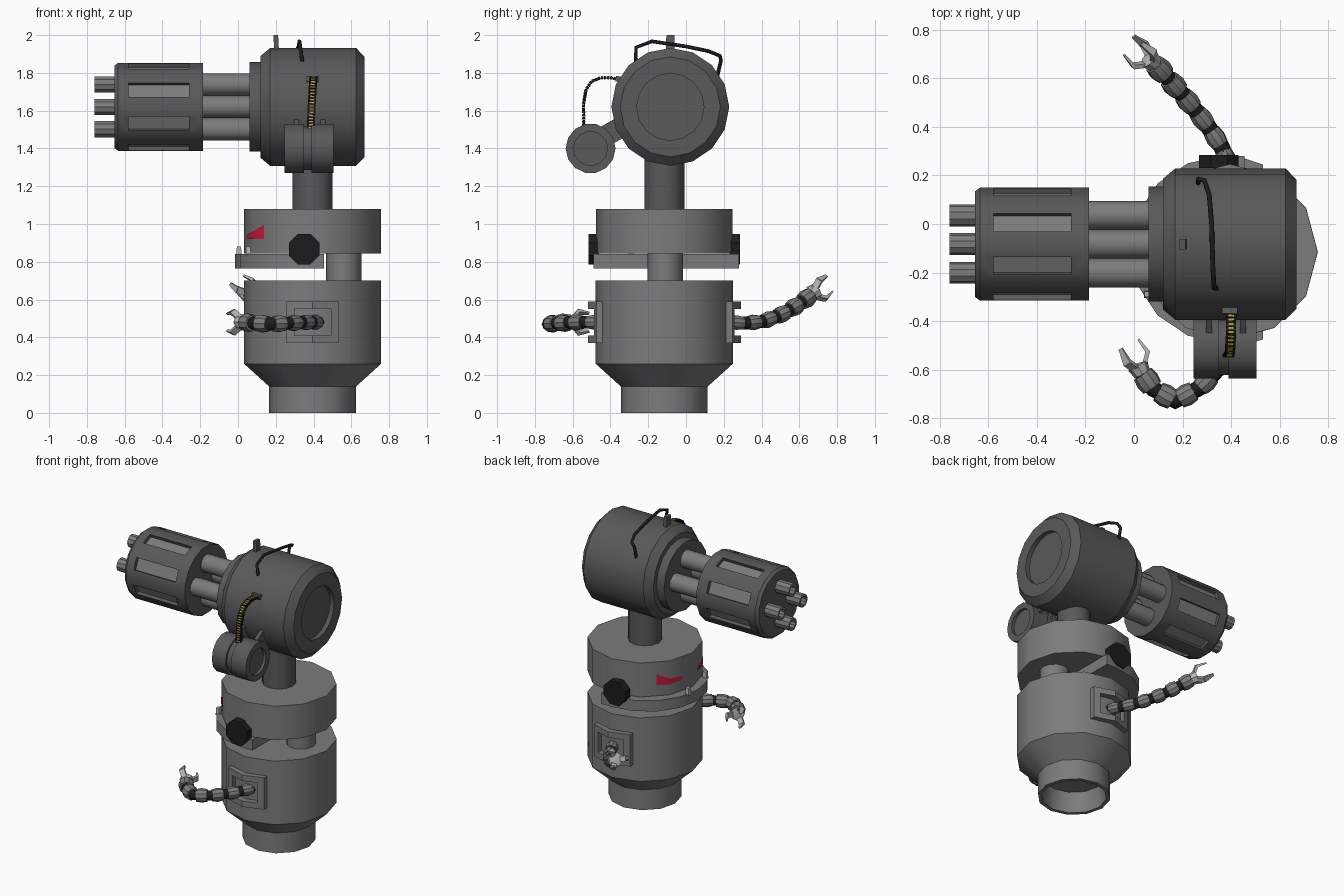
import bpy, bmesh
from math import sin, cos, pi, radians
from mathutils import Vector as V

if "Cube" in bpy.data.objects:
    bpy.data.objects.remove(bpy.data.objects["Cube"])

def mat(name, c):
    m = bpy.data.materials.new(name)
    m.diffuse_color = (*c, 1)
    m.use_nodes = True
    m.node_tree.nodes["Principled BSDF"].inputs["Base Color"].default_value = m.diffuse_color
    return m

DARK = mat("dark_grey", (.1, .1, .1))
BLACK = mat("black", (.012, .012, .012))
MID = mat("mid_grey", (.2, .2, .2))
LIGHT = mat("light_grey", (.45, .45, .45))
RED = mat("red", (.6, .01, .05))
YELLOW = mat("yellow", (.5, .4, .05))
CX, CY = .395, -.115          # body axis
GY, GZ = -.083, 1.62          # gun axis

def finish(name, bm, m=None):
    bmesh.ops.remove_doubles(bm, verts=bm.verts, dist=1e-5)
    bmesh.ops.recalc_face_normals(bm, faces=bm.faces)
    me = bpy.data.meshes.new(name)
    bm.to_mesh(me)
    bm.free()
    ob = bpy.data.objects.new(name, me)
    bpy.context.collection.objects.link(ob)
    if m:
        me.materials.append(m)
    return ob

def lathe(name, prof, n, c, axis=V((0, 0, 1)), phase=0, m=None):
    """Revolve (radius, height) pairs about an axis through c."""
    bm = bmesh.new()
    axis = V(axis).normalized()
    u = V((0, 1, 0)) if abs(axis.y) < .9 else V((1, 0, 0))
    u = (u - axis * u.dot(axis)).normalized()
    w = axis.cross(u)
    rings = [[bm.verts.new(V(c) + axis * h + (u * cos(2*pi*i/n + phase) + w * sin(2*pi*i/n + phase)) * r)
              for i in range(n)] if r > 0 else [bm.verts.new(V(c) + axis * h)] * n for r, h in prof]
    for a, b in zip(rings, rings[1:]):
        for i in range(n):
            j = (i + 1) % n
            bm.faces.new(list(dict.fromkeys([a[i], a[j], b[j], b[i]])))
    return finish(name, bm, m)

def cyl(name, r, h0, h1, n, c, axis=(0, 0, 1), phase=0, m=None):
    return lathe(name, [(0, h0), (r, h0), (r, h1), (0, h1)], n, c, axis, phase, m)

def prism(bm, pts, z0, z1):
    lo, hi = ([bm.verts.new((x, y, z)) for x, y in pts] for z in (z0, z1))
    bm.faces.new(lo)
    bm.faces.new(hi)
    for i in range(len(pts)):
        j = (i + 1) % len(pts)
        bm.faces.new([lo[i], lo[j], hi[j], hi[i]])

def bar(bm, a, b, w, t, side, taper=1):
    """Flat bar from a to b, w wide along side, t thick."""
    a, b = V(a), V(b)
    d = (b - a).normalized()
    s = (V(side) - d * d.dot(V(side))).normalized()
    k = d.cross(s)
    q = [[bm.verts.new(p + s * w/2*f*i + k * t/2*f*j) for i, j in ((-1, -1), (1, -1), (1, 1), (-1, 1))]
         for p, f in ((a, 1), (b, taper))]
    bm.faces.new(q[0])
    bm.faces.new(q[1])
    for i in range(4):
        j = (i + 1) % 4
        bm.faces.new([q[0][i], q[0][j], q[1][j], q[1][i]])

def tube(name, pts, r, m):
    cu = bpy.data.curves.new(name, 'CURVE')
    cu.dimensions, cu.bevel_depth, cu.bevel_resolution, cu.use_fill_caps = '3D', r, 2, True
    s = cu.splines.new('POLY')
    s.points.add(len(pts) - 1)
    for p, co in zip(s.points, pts):
        p.co = (*co, 1)
    cu.materials.append(m)
    bpy.context.collection.objects.link(bpy.data.objects.new(name, cu))

def along(pts, t):
    """Point at arc-length fraction t of a polyline."""
    pts = [V(p) for p in pts]
    left = t * sum((b - a).length for a, b in zip(pts, pts[1:]))
    for a, b in zip(pts, pts[1:]):
        L = (b - a).length
        if left <= L + 1e-6:
            return a.lerp(b, left / L)
        left -= L
    return pts[-1]

# torso with hollow foot, necks and head disc
lathe("torso", [(0, .14), (.19, .14), (.205, 0), (.23, 0), (.23, .14), (.363, .26), (.363, .70), (0, .70)],
      12, (CX, CY, 0), m=MID)
cyl("lower_neck", .093, .68, .86, 12, (.56, -.11, 0), m=MID)
cyl("head_disc", .362, .845, 1.08, 12, (CX, CY, 0), m=MID)
cyl("upper_neck", .106, 1.07, 1.36, 12, (CX, CY, 0), m=DARK)

# jaw plate with teeth
bm = bmesh.new()
arc = [(.37 + .385*cos(a), CY + .01 + .385*sin(a)) for a in (pi/2 + pi*i/8 for i in range(9))]
prism(bm, [(.455, arc[0][1])] + arc + [(.455, arc[-1][1])], .765, .84)
finish("jaw", bm, MID)
bm = bmesh.new()
for x, y in ((.005, -.03), (.055, -.29)):
    bar(bm, (x, y, .83), (x, y, .88), .028, .028, (1, 0, 0), .8)
finish("teeth", bm, LIGHT)

# jaw hinges, eyes and arm sockets on both sides
for s, side in ((-1, "right"), (1, "left")):
    cyl("hinge_" + side, .088, .345, .40, 8, (.35, CY, .867), (0, s, 0), pi/8, BLACK)
    bm = bmesh.new()
    cols = [(-.344, .083, .92, .945), (-.318, .183, .92, .96), (-.258, .243, .92, .995)]
    vs = [[bm.verts.new((CX + x, CY + s*y, z)) for z in (a, b)] for x, y, a, b in cols]
    for p, q in zip(vs, vs[1:]):
        bm.faces.new([p[0], q[0], q[1], p[1]])
    finish("eye_" + side, bm, RED)
    bm = bmesh.new()
    vee = [(-.137, .31), (-.137, .36), (0, .405), (.137, .36), (.137, .31)]
    for z0 in (.37, .55):
        prism(bm, [(CX + x, CY + s*y) for x, y in vee], z0, z0 + .04)
    for e in (-1, 1):
        prism(bm, [(CX + e*x, CY + s*y) for x, y in ((.097, .31), (.097, .373), (.137, .36), (.137, .31))], .41, .55)
    finish("arm_socket_" + side, bm, MID)

# segmented arms with three-pronged claws
arms = {
    "right": ([(.43, -.44, .48), (.37, -.57, .48), (.28, -.67, .475), (.17, -.73, .47), (.08, -.68, .475),
               (.03, -.61, .48)], (-.05, .09, 0), (.8, .5, 0)),
    "left": ([(.40, .22, .48), (.36, .32, .475), (.30, .41, .485), (.22, .51, .52), (.15, .59, .57),
              (.08, .665, .625)], (-.058, .05, .04), (0, .055, -.06)),
}
for side, (path, d, hint) in arms.items():
    tube("arm_core_" + side, path, .034, BLACK)
    n = 6
    for i in range(n):
        a, b = along(path, (i + .2) / n), along(path, (i + .9) / n)
        L, r = (b - a).length, .034 + .002 * i
        lathe(f"arm_segment_{side}_{i}", [(0, 0), (r, 0), (r + .006, L/2), (r, L), (0, L)], 10, a, b - a, m=MID)
    w, d = V(path[-1]), V(d).normalized()
    u = (V(hint) - d * d.dot(V(hint))).normalized()
    k = d.cross(u)
    lathe("palm_" + side, [(0, -.01), (.035, -.01), (.045, .03), (0, .04)], 8, w, d, m=LIGHT)
    bm = bmesh.new()
    for i in range(3):
        o = u * cos(2*pi*i/3) + k * sin(2*pi*i/3)
        e = w + d * .06 + o * .064
        bar(bm, w + d * .015 + o * .02, e, .035, .018, d.cross(o))
        bar(bm, e - d * .005, w + d * .125 + o * .055, .035, .018, d.cross(o), .5)
    finish("claw_" + side, bm, LIGHT)

# gun housing with recessed rear
X = (1, 0, 0)
G = (0, GY, GZ)
lathe("gun_housing", [(0, .12), (.27, .12), (.312, .17), (.312, .625), (.265, .67), (.178, .67), (.178, .64), (0, .64)],
      16, G, X, m=DARK)
cyl("front_flange", .237, .06, .13, 16, G, X, m=DARK)

# rotary barrels
for i in range(4):
    c = (0, GY + .118*cos(i*pi/2), GZ + .118*sin(i*pi/2))
    cyl(f"barrel_{i}", .06, -.2, .08, 12, c, X, m=MID)
    lathe(f"muzzle_{i}", [(0, -.64), (.045, -.64), (.045, -.76), (.03, -.76), (.03, -.70), (0, -.70)], 10, c, X, m=MID)

# slotted barrel drum
drum = lathe("barrel_drum", [(0, -.655), (.222, -.655), (.237, -.635), (.237, -.185), (0, -.185)], 16, G, X, pi/16, DARK)
bm = bmesh.new()
for i in range(8):
    a = pi/8 + i*pi/4
    o = V((0, cos(a), sin(a)))
    bar(bm, V((-.42, GY, GZ)) + o * .205, V((-.42, GY, GZ)) + o * .3, .32, .08, X)
cut = finish("slot_cutter", bm)
cut.hide_render = True
mod = drum.modifiers.new("slots", 'BOOLEAN')
mod.operation, mod.object, mod.solver = 'DIFFERENCE', cut, 'EXACT'
drum.data = bpy.data.meshes.new_from_object(drum.evaluated_get(bpy.context.evaluated_depsgraph_get()))
drum.modifiers.clear()
bpy.data.objects.remove(cut)
cyl("drum_core", .209 / cos(pi/8), -.6, -.24, 8, G, X, 0, MID)

# ammunition pod and its bracket
lathe("ammo_pod", [(0, .265), (.09, .265), (.09, .245), (.132, .245), (.132, .35), (.118, .35), (.118, .39),
                   (.132, .39), (.132, .505), (.09, .505), (.09, .485), (0, .485)], 14, (0, -.505, 1.40), X, m=DARK)
bm = bmesh.new()
for x in (.31, .45):
    bar(bm, (x, -.47, 1.44), (x, -.28, 1.55), .025, .11, X)
finish("pod_bracket", bm, DARK)

# ammunition belt and its socket
belt = [(.402, -.34, 1.76), (.40, -.40, 1.775), (.40, -.45, 1.775), (.397, -.50, 1.755), (.395, -.53, 1.71),
        (.39, -.543, 1.63), (.385, -.54, 1.50)]
for name, m, w, t, off in (("belt_links", BLACK, .042, .014, 0), ("belt_rounds", YELLOW, .022, .018, .25)):
    bm = bmesh.new()
    for i in range(26):
        bar(bm, along(belt, (i + off) / 26), along(belt, (i + off + (.5 if off else .8)) / 26), w, t, X)
    finish(name, bm, m)
bm = bmesh.new()
bar(bm, (.395, -.32, 1.76), (.395, -.372, 1.77), .065, .03, X)
finish("belt_socket", bm, DARK)

# sight and top cable
bm = bmesh.new()
bar(bm, (.205, GY, 1.90), (.20, GY, 2.0), .045, .026, (0, 1, 0), .95)
finish("sight", bm, DARK)
cable = [(.34, -.265, 1.86), (.33, -.265, 1.935), (.325, -.18, 1.967), (.32, 0, 1.94), (.31, .12, 1.915),
         (.29, .18, 1.89), (.265, .185, 1.865), (.265, .165, 1.78)]
tube("top_cable", cable, .01, BLACK)

# smooth rounded walls, keep hard edges
bpy.ops.object.select_all(action='DESELECT')
for ob in bpy.context.collection.objects:
    if ob.type == 'MESH':
        ob.select_set(True)
        bpy.context.view_layer.objects.active = ob
bpy.ops.object.shade_smooth_by_angle(angle=radians(32))
